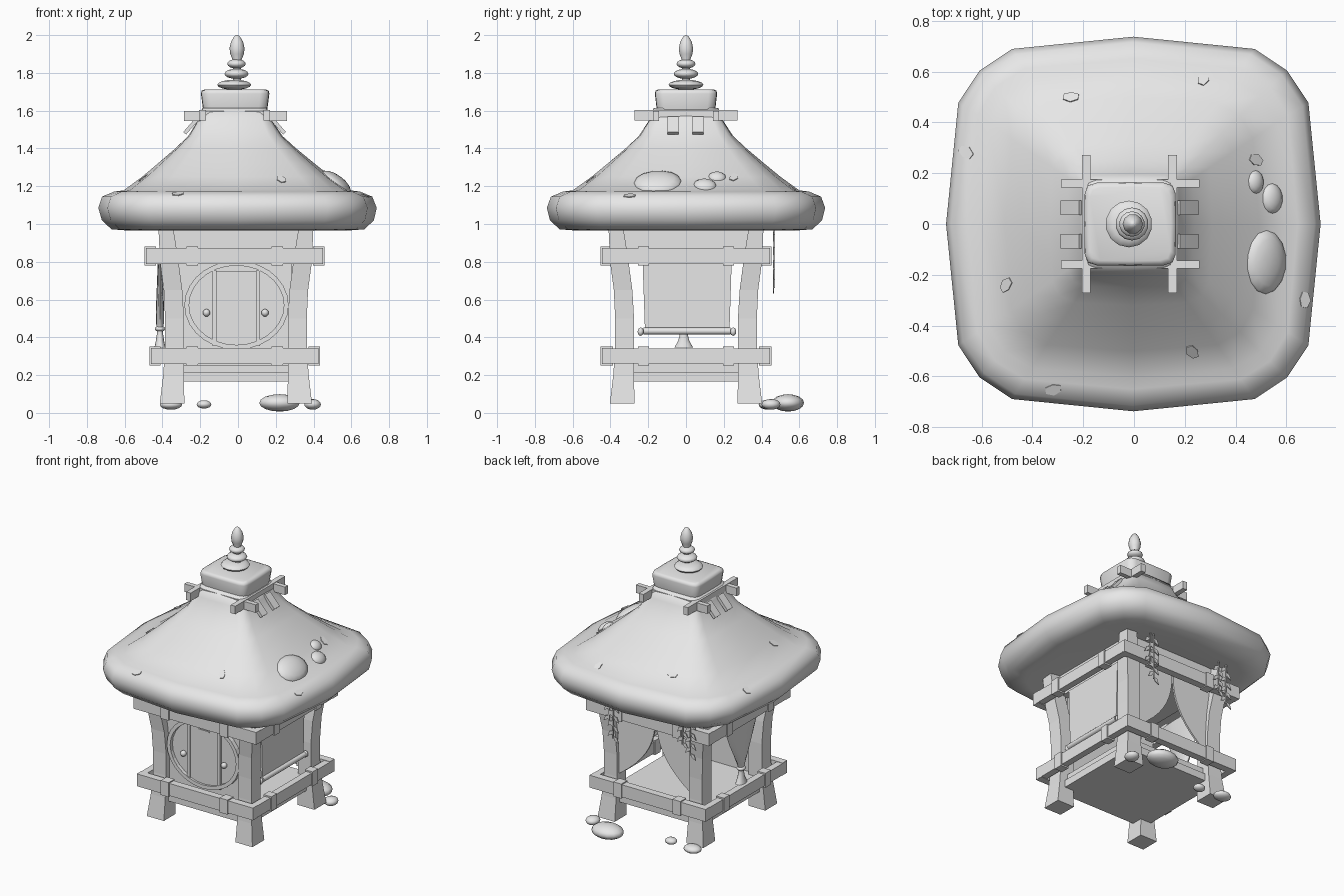
import bpy, bmesh, math
from mathutils import Vector, Matrix
from mathutils.bvhtree import BVHTree

cube = bpy.data.objects.get("Cube")
if cube:
    bpy.data.objects.remove(cube)

CX = -0.018  # centre line of the timber frame

mat = bpy.data.materials.new("plain_grey")
mat.use_nodes = True
mat.diffuse_color = (0.8, 0.8, 0.8, 1)
mat.node_tree.nodes["Principled BSDF"].inputs["Base Color"].default_value = (0.8, 0.8, 0.8, 1)


def finish(name, bm, smooth=None):
    bmesh.ops.recalc_face_normals(bm, faces=bm.faces)
    me = bpy.data.meshes.new(name)
    bm.to_mesh(me)
    bm.free()
    ob = bpy.data.objects.new(name, me)
    bpy.context.collection.objects.link(ob)
    me.materials.append(mat)
    if smooth:
        bpy.ops.object.select_all(action='DESELECT')
        ob.select_set(True)
        bpy.context.view_layer.objects.active = ob
        bpy.ops.object.shade_smooth_by_angle(angle=math.radians(smooth))
    return ob


def box(name, centre, size, rot=None):
    bm = bmesh.new()
    m = Matrix.Translation(centre) @ (rot or Matrix()) @ Matrix.Diagonal((*size, 1))
    bmesh.ops.create_cube(bm, size=1, matrix=m)
    return finish(name, bm)


def ball(name, centre, radii, rot=None, seg=14):
    bm = bmesh.new()
    m = Matrix.Translation(centre) @ (rot or Matrix()) @ Matrix.Diagonal((*radii, 1))
    bmesh.ops.create_uvsphere(bm, u_segments=seg, v_segments=8, radius=1, matrix=m)
    return finish(name, bm, 60)


def loft(name, rings, smooth=None):
    bm = bmesh.new()
    rows = [[bm.verts.new(p) for p in ring] for ring in rings]
    n = len(rows[0])
    for a, b in zip(rows, rows[1:]):
        for i in range(n):
            j = (i + 1) % n
            bm.faces.new((a[i], a[j], b[j], b[i]))
    bm.faces.new(rows[0])
    bm.faces.new(rows[-1])
    return finish(name, bm, smooth)


def plate(name, points, thickness, matrix):
    """Flat outline in local XY, thickened and placed by a matrix."""
    bm = bmesh.new()
    f = bm.faces.new([bm.verts.new((x, y, 0)) for x, y in points])
    ext = bmesh.ops.extrude_face_region(bm, geom=[f])
    verts = [v for v in ext["geom"] if isinstance(v, bmesh.types.BMVert)]
    bmesh.ops.translate(bm, verts=verts, vec=(0, 0, thickness))
    bm.transform(matrix)
    return finish(name, bm)


def upright(x, y, angle=0):
    """Local XY becomes a vertical plane, turned about z."""
    return Matrix.Translation((x, y, 0)) @ Matrix.Rotation(angle, 4, 'Z') @ Matrix.Rotation(math.pi / 2, 4, 'X')


def rounded(r, z, c, cx=0.0, depth=1.0):
    """Rounded square ring: c is the reach of the corner."""
    quarter = [(1, 0), (0.5 + c * 0.53, c * 0.79), (c, c), (c * 0.79, 0.5 + c * 0.53)]
    pts = []
    for k in range(4):
        for x, y in quarter:
            p = Matrix.Rotation(k * math.pi / 2, 3, 'Z') @ Vector((x * r, y * r, z))
            pts.append((p.x + cx, p.y * depth, z))
    return pts


# Roof: rolled eaves and a concave slope
profile = [(.38, 1.0, .86), (.58, .965, .83), (.67, .972, .82), (.72, 1.02, .82), (.737, 1.085, .82),
           (.715, 1.145, .82), (.65, 1.172, .83), (.6, 1.178, .84), (.5, 1.25, .85), (.415, 1.32, .86),
           (.32, 1.4, .88), (.25, 1.465, .9), (.195, 1.55, .92), (.17, 1.615, .92)]
roof = loft("roof", [rounded(r, z, c, CX * max(0, (z - 1) / .6)) for r, z, c in profile], 80)
bm = bmesh.new()
bm.from_mesh(roof.data)
tree = BVHTree.FromBMesh(bm)
bm.free()


def on_roof(x, y):
    p, n, _, _ = tree.ray_cast(Vector((x, y, 3)), Vector((0, 0, -1)))
    return p, Vector((0, 0, 1)).rotation_difference(n).to_matrix().to_4x4()


# Cap and turned finial
loft("roof_cap", [rounded(r, z, .92, CX + .003, .91) for r, z in
                  [(.168, 1.595), (.172, 1.62), (.181, 1.69), (.177, 1.706), (.16, 1.713)]], 60)
for i, (x, r, z, h) in enumerate([(-.02, .092, 1.737, .027), (-.008, .065, 1.795, .027), (-.008, .05, 1.848, .025)]):
    ball(f"finial_ring_{i}", (x, 0, z), (r, r, h))
tip = [(.022, 1.72), (.022, 1.865), (.036, 1.9), (.04, 1.93), (.032, 1.965), (.016, 1.992), (.005, 2.0)]
loft("finial_tip", [[(-.005 + r * math.cos(a * math.pi / 5), r * math.sin(a * math.pi / 5), z)
                     for a in range(10)] for r, z in tip], 50)

# Crossed ridge sticks and the short slats on the slope
for s in (-1, 1):
    box("ridge_stick_long", (CX + s * .17, 0, 1.575), (.035, .545, .055))
    box("ridge_stick_cross", (CX + .004, s * .16, 1.572), (.545, .032, .055))
    for y in (-.068, .064):
        box("ridge_slat", (CX + s * .228, y, 1.522), (.11, .058, .02), Matrix.Rotation(s * .85, 4, 'Y'))

# Leaves and stones lying on the roof
leaf = [(-.03, -.012), (.0, -.026), (.03, -.014), (.033, .01), (.005, .02), (-.026, .012)]
for i, (x, y) in enumerate([(-.25, .5), (.27, .57), (-.66, .28), (-.5, -.24), (.23, -.5),
                            (-.32, -.65), (.67, -.3), (.48, .25)]):
    p, rot = on_roof(x, y)
    plate(f"roof_leaf_{i}", leaf, .005, Matrix.Translation(p) @ rot @ Matrix.Rotation(i * 1.3, 4, 'Z'))
for x, y, radii in [(.515, -.15, (.098, .13, .045)), (.54, .1, (.05, .062, .032)), (.475, .165, (.04, .048, .028))]:
    p, rot = on_roof(x, y)
    ball("roof_stone", p + Vector((0, 0, -.01)), radii, rot)

# Four flared, curved posts
for sx in (-1, 1):
    for sy in (-1, 1):
        rings = []
        for z, c, w in [(.05, .338, .065), (.2, .33, .055), (.35, .325, .05), (.5, .325, .05),
                        (.65, .333, .049), (.8, .353, .049), (1.02, .375, .037)]:
            rings.append([(CX + .007 + sx * c + a * w, sy * c + b * w, z) for a, b in
                          ((-1, -1), (1, -1), (1, 1), (-1, 1))])
        loft("post", rings)

# Beam rings with clips
for z, reach in ((.302, .443), (.83, .468)):
    for s in (-1, 1):
        box("beam_across", (CX, s * .42, z), (reach * 2, .05, .085))
        box("beam_along", (CX + s * (reach - .022), 0, z), (.045, .885, .08))
        for t in (-.225, .225):
            box("clip_across", (CX + t, s * .42, z), (.06, .065, .1))
            box("clip_along", (CX + s * (reach - .022), t, z), (.06, .06, .1))

# Base slab, floor and the closed band under the roof
box("base_slab", (CX, 0, .192), (.7, .7, .05))
box("floor", (CX, 0, .24), (.66, .66, .05))
box("attic", (CX, 0, .93), (.68, .68, .16))

# Front wall with the round doorway
box("front_wall", (CX, -.325, .55), (.6, .03, .6))


def ellipse(rx, rz, n=28):
    return [(rx * math.cos(i * math.tau / n), .57 + rz * math.sin(i * math.tau / n)) for i in range(n)]


def hoop(name, rx, rz, width, y0, y1):
    section = [(width, y0), (width, y1), (0, y1), (0, y0)]
    bm = bmesh.new()
    rows = [[bm.verts.new((x - .008, y, z)) for x, z in ellipse(rx - w, rz - w)] for w, y in section]
    for a, b in zip(rows, rows[1:] + rows[:1]):
        for i in range(len(a)):
            j = (i + 1) % len(a)
            bm.faces.new((a[i], a[j], b[j], b[i]))
    return finish(name, bm)


hoop("door_frame", .276, .235, .025, -.37, -.335)
plate("door_disc", ellipse(.25, .21), .008, upright(-.008, -.338))
box("door_panel", (-.01, -.348, .555), (.22, .014, .39))
for s in (-1, 1):
    box("door_stile", (-.01 + s * .115, -.352, .555), (.022, .022, .4))
    ball("door_knob", (-.012 + s * .155, -.357, .53), (.02, .02, .02), seg=10)
box("door_slot", (-.01, -.357, .728), (.08, .006, .008))

# Rolled blind on the left side
blind = [(-.222, .43), (.225, .43), (.238, .84), (-.236, .84)]
plate("blind", blind, .012, upright(CX + .345, .005, math.pi / 2))
bm = bmesh.new()
bmesh.ops.create_cone(bm, cap_ends=True, segments=12, radius1=.018, radius2=.018, depth=.46,
                      matrix=Matrix.Translation((CX + .358, .005, .433)) @ Matrix.Rotation(math.pi / 2, 4, 'X'))
finish("blind_roll", bm, 40)
for s in (-1, 1):
    ball("blind_knob", (CX + .358, .005 + s * .245, .43), (.018, .016, .022), seg=10)

# Gathered curtain with tassel on the right side
rows = [(.84, .2, .012), (.74, .17, .014), (.64, .125, .018), (.54, .07, .022), (.47, .03, .02), (.44, .018, .016),
        (.42, .02, .016), (.38, .03, .022), (.345, .05, .03)]
loft("gathered_curtain", [[(CX - .395 + d * math.cos(a * math.pi / 6), -.012 + w * math.sin(a * math.pi / 6), z)
                           for a in range(12)] for z, w, d in rows], 50)
ball("curtain_tie", (CX - .395, -.012, .445), (.028, .032, .016))

# Parted curtains at the back
for s in (-1, 1):
    edge = [(s * (.004 + .27 * t ** 2.5), .84 - .47 * t) for t in [i / 10 for i in range(11)]]
    plate("back_curtain", [(s * .31, .84)] + edge + [(s * .3, .36)], .012, upright(CX, .355))

# Hanging vines under the back eaves
for x, bottom in ((.23, .66), (.26, .76), (-.3, .76), (-.36, .7)):
    box("vine_stem", (x, .467, (bottom + .98) / 2), (.008, .008, .98 - bottom))
    for i in range(int((.96 - bottom) / .035) + 1):
        s = 1 if i % 2 else -1
        m = Matrix.Translation((x, .467, bottom + .035 * i)) @ Matrix.Rotation(math.pi / 2, 4, 'X')
        plate("vine_leaf", [(0, .014), (s * .028, .008), (s * .042, -.028), (s * .012, -.014)], .006, m)

# Stones on the ground
for x, y, z, radii in [(.22, .54, .053, (.11, .085, .046)), (.395, .45, .045, (.045, .05, .028)),
                       (-.355, .435, .043, (.06, .05, .026)), (-.18, .42, .045, (.04, .035, .022))]:
    ball("ground_stone", (x, y, z), radii)
